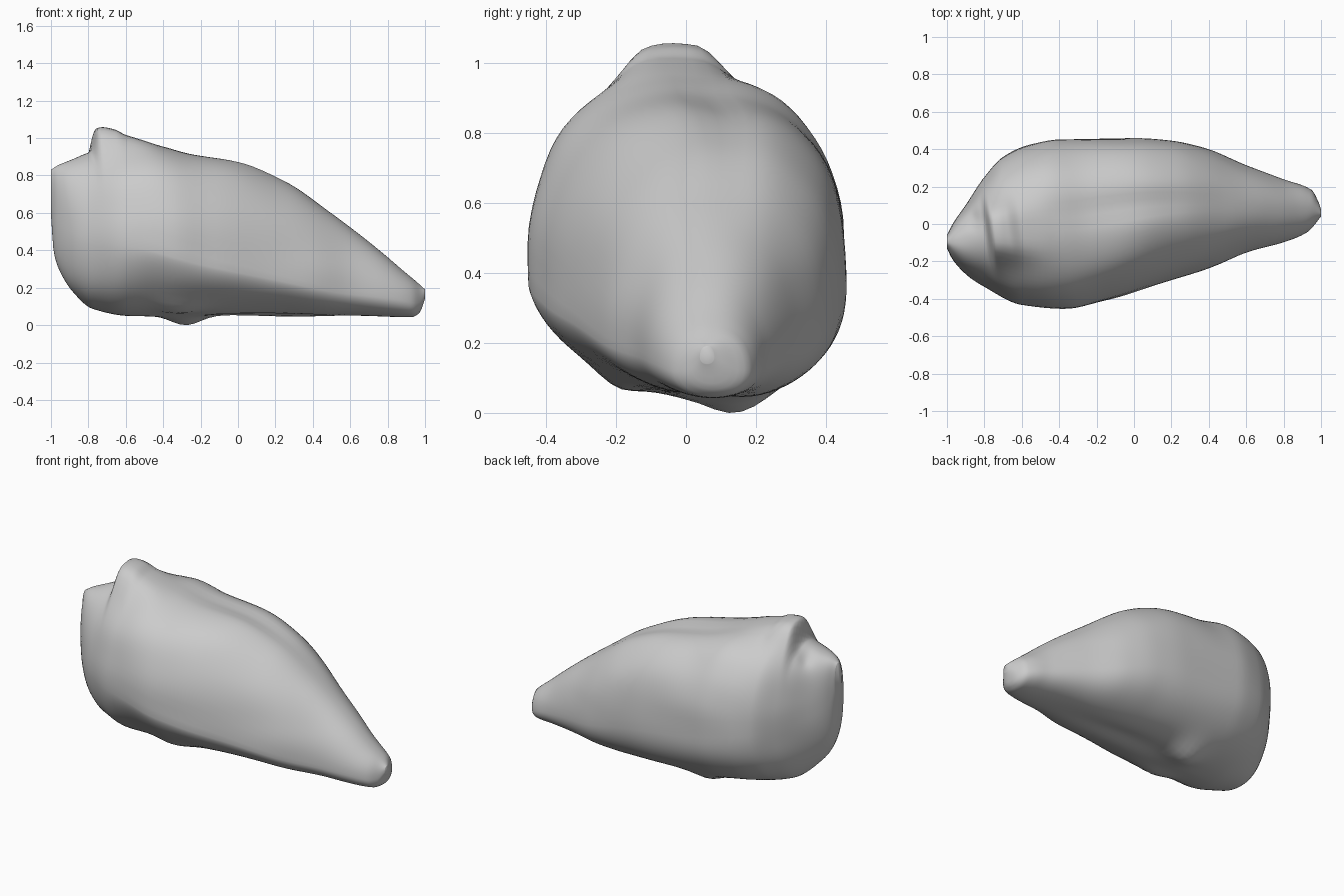
import bpy, bmesh
from math import sin, cos, pi, exp
from mathutils import Vector, noise

if "Cube" in bpy.data.objects:
    bpy.data.objects.remove(bpy.data.objects["Cube"])

# Silhouette profiles as (x, value)
TOP = [(-1, .84), (-.96, .865), (-.9, .89), (-.81, .93), (-.7, .965),
       (-.5, .98), (-.25, .925), (0, .885), (.25, .785), (.5, .61), (.75, .41), (.94, .255), (1, .2)]
BOTTOM = [(-1, .6), (-.985, .4), (-.95, .29), (-.88, .18), (-.78, .1), (-.57, .06),
          (-.28, .055), (0, .05), (.3, .05), (.7, .055), (.93, .055), (.97, .075), (1, .15)]
BACK = [(-1, -.06), (-.97, 0), (-.9, .1), (-.8, .25), (-.7, .36), (-.56, .425), (-.4, .455),
        (0, .46), (.2, .445), (.38, .405), (.6, .31), (.8, .235), (.95, .18), (.985, .12), (1, .08)]
FRONT = [(-1, -.13), (-.97, -.19), (-.9, -.265), (-.8, -.33), (-.6, -.43), (-.36, -.455),
         (-.15, -.41), (.1, -.33), (.4, -.235), (.6, -.155), (.8, -.1), (.93, -.04), (1, .04)]
# Roundness of each quarter of the section, and heights of the widest line
UPPER = {1: [(-1, 2.4), (-.75, 2.2), (-.4, 2.4), (-.1, 2.6), (.4, 2.3), (1, 2.2)],
         -1: [(-1, 2.4), (-.75, 2.2), (-.4, 2.5), (-.1, 2.4), (.3, 2.1), (1, 2.2)]}
LOWER = {1: [(-1, 2.2), (-.7, 2.1), (-.3, 2.4), (.2, 2.2), (1, 2.2)],
         -1: [(-1, 2.2), (-.7, 2), (-.4, 1.6), (.2, 1.7), (.6, 2), (1, 2.2)]}
WAIST = {1: [(-1, .5), (-.7, .46), (-.3, .41), (.1, .38), (.5, .34), (1, .4)],
         -1: [(-1, .5), (-.7, .44), (-.3, .35), (.1, .28), (.5, .25), (1, .4)]}
# Extra height of the pointed peak
PEAK = [(-9, 0), (-.795, 0), (-.755, .115), (-.67, .095), (-.6, .055), (-.4, 0), (9, 0)]


def curve(pts, x):
    """Monotone smooth interpolation through the points."""
    n = len(pts)
    i = max(k for k in range(n - 1) if pts[k][0] <= x + 1e-9)
    slope = lambda k: (pts[k + 1][1] - pts[k][1]) / (pts[k + 1][0] - pts[k][0])

    def tangent(k):
        if k == 0 or k == n - 1:
            return slope(min(k, n - 2))
        a, b = slope(k - 1), slope(k)
        return 2 * a * b / (a + b) if a * b > 0 else 0
    h = pts[i + 1][0] - pts[i][0]
    t = (x - pts[i][0]) / h
    return (pts[i][1] * (2*t**3 - 3*t*t + 1) + tangent(i) * h * (t**3 - 2*t*t + t)
            + pts[i + 1][1] * (3*t*t - 2*t**3) + tangent(i + 1) * h * (t**3 - t*t))


def blob(p, c, r):
    return exp(-sum(((a - b) / s) ** 2 for a, b, s in zip(p, c, r)))


def surface(x, a):
    y0, y1 = curve(FRONT, x), curve(BACK, x)
    z0, z1 = curve(BOTTOM, x), curve(TOP, x)
    c, s = cos(a), sin(a)
    up, side = s >= 0, 1 if c > 0 else -1
    zm = z0 + (z1 - z0) * curve(WAIST[side], x)
    n = curve((UPPER if up else LOWER)[side], x)
    y = (y0 + y1) / 2 + side * (y1 - y0) / 2 * abs(c) ** (2 / n)
    z = zm + ((z1 if up else z0) - zm) * abs(s) ** (2 / n)
    p = Vector((x, y, z))
    if up:
        # Shallow valley between the two ridges on top
        p.z -= .022 * blob((x, y), (0, .1 + .1 * x), (.4, .07)) * s
        # Slanted peak with a flat crest and the torn hollow beside it
        off = max(0, abs(y + .04) - .07)
        p.z += curve(PEAK, x + .15 * (y + .04)) * exp(-(off / .11) ** 2) * s
        p.z -= .03 * blob((x, y), (-.86, .03), (.04, .05)) * s
    else:
        # Lumps and hollow on the underside
        p.z += .055 * s * blob((x, y), (-.28, .14), (.11, .12))
        p.z += .03 * s * blob((x, y), (-.3, -.2), (.14, .07))
        p.z -= .03 * s * blob((x, y), (.1, .05), (.3, .08))
    # Soft uneven surface, fading out at the ends
    fade = min(1, (1 - abs(x)) * 8)
    d = noise.noise(Vector((x * 2.2, y * 5, z * 5))) * .008 * fade
    p.y += d * c
    p.z += d * s
    return p


# Lofted body, with closer rings around the peak
SEG = 80
xs = [-cos(pi * i / 80) for i in range(81)]
xs = [x for x in xs if not -.86 < x < -.59] + [-.86 + .01 * i for i in range(28)]
xs.sort()
bm = bmesh.new()
rings = [[bm.verts.new(surface(x, 2 * pi * (j + .5) / SEG)) for j in range(SEG)] for x in xs]
for r, q in zip(rings, rings[1:]):
    for j in range(SEG):
        k = (j + 1) % SEG
        bm.faces.new((r[j], r[k], q[k], q[j]))
# Blunt end caps
bm.faces.new(rings[0])
bm.faces.new(rings[-1])
low = min(v.co.z for v in bm.verts)
for v in bm.verts:
    v.co.z -= low
bmesh.ops.recalc_face_normals(bm, faces=bm.faces)
mesh = bpy.data.meshes.new("rock_body")
bm.to_mesh(mesh)
bm.free()
body = bpy.data.objects.new("rock_body", mesh)
bpy.context.collection.objects.link(body)
bpy.context.view_layer.objects.active = body
body.select_set(True)
bpy.ops.object.shade_smooth_by_angle(angle=1.2)
